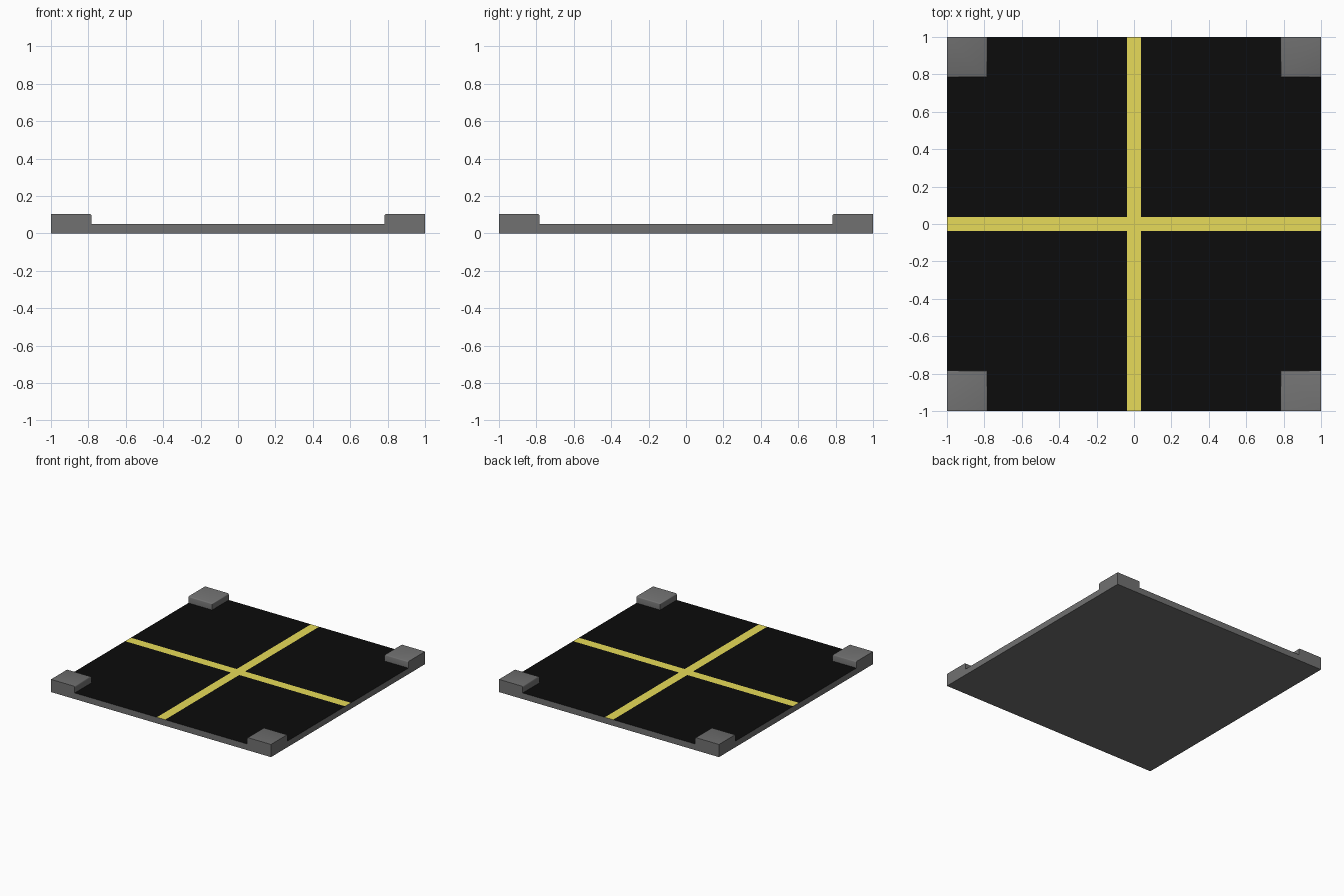
import bpy, bmesh, math
from mathutils import Vector

if "Cube" in bpy.data.objects:
    bpy.data.objects.remove(bpy.data.objects["Cube"])

PLATE_TOP, BLOCK_TOP = 0.05, 0.104
BLOCK, STRIPE, CHAMFER = 0.216, 0.0375, 0.008


def material(name, color):
    mat = bpy.data.materials.new(name)
    mat.diffuse_color = (*color, 1)
    mat.use_nodes = True
    mat.node_tree.nodes["Principled BSDF"].inputs["Base Color"].default_value = mat.diffuse_color
    return mat


def box(bm, lo, hi):
    verts = bmesh.ops.create_cube(bm, size=1)["verts"]
    for v in verts:
        v.co = Vector([hi[i] if v.co[i] > 0 else lo[i] for i in range(3)])


def finish(bm, name, mats=()):
    mesh = bpy.data.meshes.new(name)
    bmesh.ops.recalc_face_normals(bm, faces=bm.faces)
    bm.to_mesh(mesh)
    bm.free()
    for mat in mats:
        mesh.materials.append(mat)
    obj = bpy.data.objects.new(name, mesh)
    bpy.context.collection.objects.link(obj)
    return obj


# Base plate: black top surface divided by a flush yellow cross
grey = material("grey", (0.165, 0.165, 0.165))
black = material("black", (0.0035, 0.0035, 0.0035))
yellow = material("yellow", (0.8, 0.71, 0.1))
bm = bmesh.new()
box(bm, (-1, -1, 0), (1, 1, PLATE_TOP))
for axis in (Vector((1, 0, 0)), Vector((0, 1, 0))):
    for side in (-STRIPE, STRIPE):
        bmesh.ops.bisect_plane(bm, geom=bm.verts[:] + bm.edges[:] + bm.faces[:],
                               plane_co=axis * side, plane_no=axis)
for face in bm.faces:
    c = face.calc_center_median()
    if c.z > PLATE_TOP - 0.001:
        face.material_index = 2 if min(abs(c.x), abs(c.y)) < STRIPE else 1
finish(bm, "base_plate", (grey, black, yellow))

# Corner blocks: inner top edges softened, mirrored to all four corners
bm = bmesh.new()
box(bm, (1 - BLOCK, 1 - BLOCK, PLATE_TOP), (1, 1, BLOCK_TOP))
inner = [e for e in bm.edges if all(v.co.z > BLOCK_TOP - 0.001 for v in e.verts)
         and any(all(v.co[i] < 0.9 for v in e.verts) for i in (0, 1))]
bmesh.ops.bevel(bm, geom=inner, offset=CHAMFER, segments=2, profile=0.5, affect='EDGES')
bmesh.ops.delete(bm, geom=[f for f in bm.faces
                           if f.calc_center_median().z < PLATE_TOP + 0.001],
                 context='FACES_ONLY')
blocks = finish(bm, "corner_blocks", (grey,))
mirror = blocks.modifiers.new("mirror", 'MIRROR')
mirror.use_axis = (True, True, False)
bpy.context.view_layer.objects.active = blocks
blocks.select_set(True)
bpy.ops.object.shade_smooth_by_angle(angle=math.radians(50))
